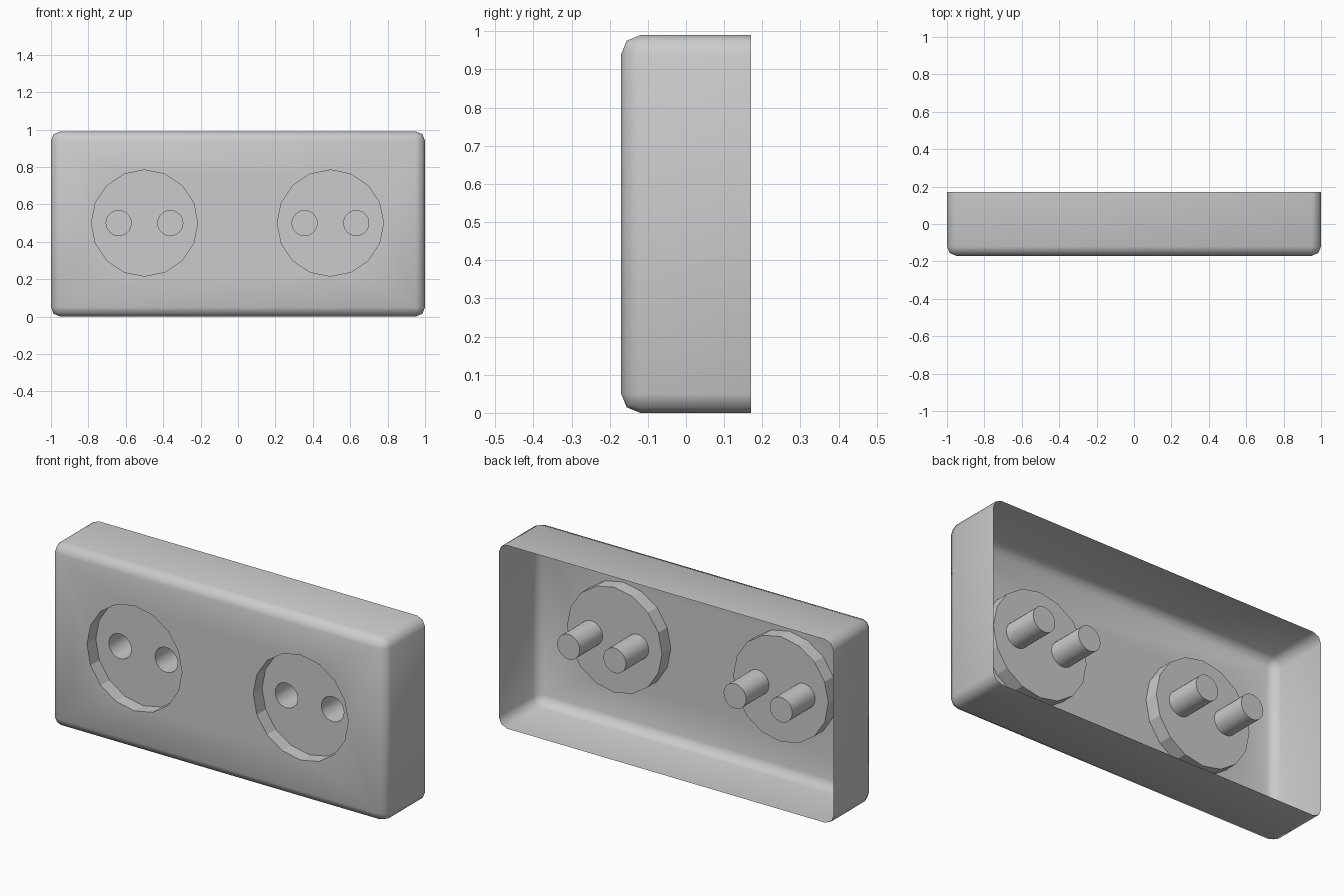
import bpy, bmesh, math
from mathutils import Matrix, Vector

if "Cube" in bpy.data.objects:
    bpy.data.objects.remove(bpy.data.objects["Cube"])

W, H = 2.0, 0.99
FRONT, BACK = -0.17, 0.17
FLOOR, PIN_END = -0.095, 0.10
CUP_R, PIN_R, PIN_OFF = 0.284, 0.067, 0.138
ZC = 0.5
CENTRES = (-0.5, 0.494)
PIN_SIDES = 32


def ring(bm, x, y, r, n):
    """Closed loop of edges in a plane facing the front."""
    vs = [bm.verts.new((x + r * math.cos(2 * math.pi * i / n), y,
                        ZC + r * math.sin(2 * math.pi * i / n))) for i in range(n)]
    return vs, [bm.edges.new((vs[i], vs[(i + 1) % n])) for i in range(n)]


def wall(bm, a, b):
    n = len(a)
    for i in range(n):
        bm.faces.new((a[i], a[(i + 1) % n], b[(i + 1) % n], b[i]))


def fill(bm, edges):
    bmesh.ops.triangle_fill(bm, edges=edges, use_beauty=True, normal=Vector((0, -1, 0)))


def finish(bm, name, angle=None):
    # Make normals consistent, with the flat plate facing the front
    bmesh.ops.recalc_face_normals(bm, faces=bm.faces[:])
    bm.normal_update()
    if max(bm.faces, key=lambda f: abs(f.normal.y)).normal.y > 0:
        bmesh.ops.reverse_faces(bm, faces=bm.faces[:])
    me = bpy.data.meshes.new(name)
    bm.to_mesh(me)
    bm.free()
    ob = bpy.data.objects.new(name, me)
    bpy.context.collection.objects.link(ob)
    if angle:
        bpy.ops.object.select_all(action='DESELECT')
        ob.select_set(True)
        bpy.context.view_layer.objects.active = ob
        bpy.ops.object.shade_smooth_by_angle(angle=math.radians(angle))
    return ob


# Cover: rounded open-backed shell with two round openings
bm = bmesh.new()
bmesh.ops.create_cube(bm, size=1, matrix=Matrix.Translation((0, 0, H / 2))
                      @ Matrix.Diagonal((W, BACK - FRONT, H, 1)))
back = [f for f in bm.faces if f.normal.y > 0.9]
bmesh.ops.delete(bm, geom=back, context='FACES_ONLY')
bmesh.ops.bevel(bm, geom=[e for e in bm.edges if not e.is_boundary], offset=0.05,
                offset_type='OFFSET', segments=2, profile=0.5, affect='EDGES')
bm.normal_update()
front = max((f for f in bm.faces if f.normal.y < -0.99), key=lambda f: f.calc_area())
edges = list(front.edges)
bmesh.ops.delete(bm, geom=[front], context='FACES_ONLY')
for cx in CENTRES:
    edges += ring(bm, cx, FRONT, CUP_R, 16)[1]
fill(bm, edges)
finish(bm, "cover", 50)

for side, cx in zip(("left", "right"), CENTRES):
    # Recessed cup with two pin holes in its floor
    bm = bmesh.new()
    rim, _ = ring(bm, cx, FRONT, CUP_R, 16)
    base, edges = ring(bm, cx, FLOOR, CUP_R, 16)
    wall(bm, rim, base)
    for s in (-1, 1):
        edges += ring(bm, cx + s * PIN_OFF, FLOOR, PIN_R, PIN_SIDES)[1]
    fill(bm, edges)
    finish(bm, "socket_cup_" + side)

    # Closed sleeves behind the pin holes
    for s, tag in ((-1, "a"), (1, "b")):
        bm = bmesh.new()
        mouth, _ = ring(bm, cx + s * PIN_OFF, FLOOR, PIN_R, PIN_SIDES)
        end, _ = ring(bm, cx + s * PIN_OFF, PIN_END, PIN_R, PIN_SIDES)
        wall(bm, mouth, end)
        bm.faces.new(end)
        finish(bm, f"pin_sleeve_{side}_{tag}", 40)
